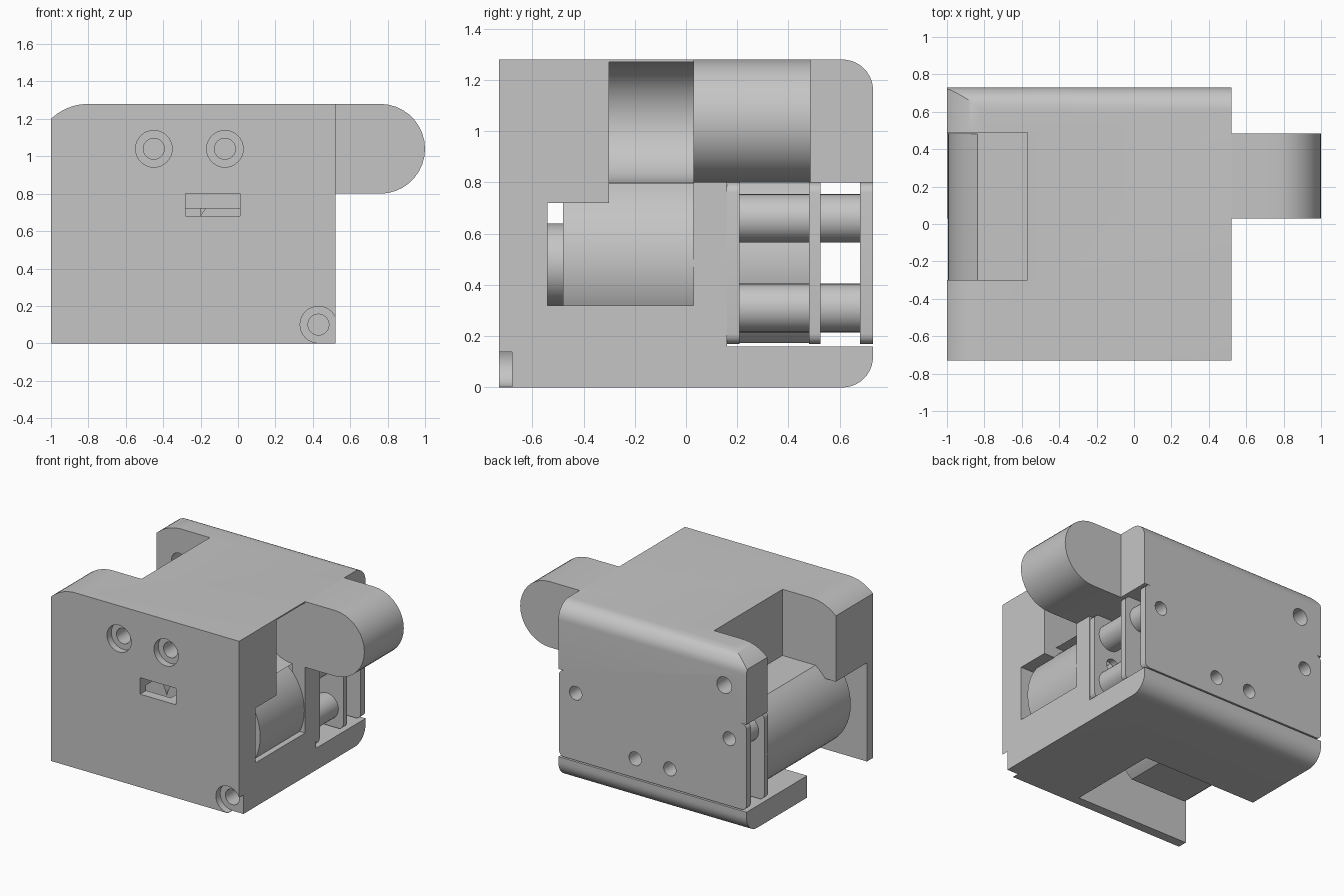
import bpy, bmesh, math

old = bpy.data.objects.get("Cube")
if old:
    bpy.data.objects.remove(old, do_unlink=True)

grey = bpy.data.materials.new("plain grey")
grey.use_nodes = True
grey.diffuse_color = (0.56, 0.56, 0.56, 1)
grey.node_tree.nodes["Principled BSDF"].inputs["Base Color"].default_value = (0.56, 0.56, 0.56, 1)


def arc(cu, cv, r, a0, a1, n=10):
    """Points of an arc in a 2D profile, angles in degrees."""
    return [(cu + r * math.cos(math.radians(a0 + (a1 - a0) * i / n)),
             cv + r * math.sin(math.radians(a0 + (a1 - a0) * i / n))) for i in range(n + 1)]


def rounded(u0, u1, v0, v1, r, n=8):
    """Rounded rectangle profile."""
    return (arc(u1 - r, v1 - r, r, 0, 90, n) + arc(u0 + r, v1 - r, r, 90, 180, n)
            + arc(u0 + r, v0 + r, r, 180, 270, n) + arc(u1 - r, v0 + r, r, 270, 360, n))


def prism(name, profile, a, b, axis="y"):
    """Extrude an (x, z) profile along y, or a (y, z) profile along x."""
    def place(p, t):
        return (p[0], t, p[1]) if axis == "y" else (t, p[0], p[1])
    bm = bmesh.new()
    ends = [[bm.verts.new(place(p, t)) for p in profile] for t in (a, b)]
    for end in ends:
        bm.faces.new(end)
    n = len(profile)
    for i in range(n):
        j = (i + 1) % n
        bm.faces.new((ends[0][i], ends[0][j], ends[1][j], ends[1][i]))
    bmesh.ops.recalc_face_normals(bm, faces=bm.faces)
    mesh = bpy.data.meshes.new(name)
    bm.to_mesh(mesh)
    bm.free()
    mesh.materials.append(grey)
    ob = bpy.data.objects.new(name, mesh)
    bpy.context.collection.objects.link(ob)
    return ob


def box(name, x0, x1, y0, y1, z0, z1):
    return prism(name, [(x0, z0), (x1, z0), (x1, z1), (x0, z1)], y0, y1)


def rod(name, x, z, r, y0, y1, n=32):
    return prism(name, arc(x, z, r, 0, 360, n)[:-1], y0, y1)


def apply_boolean(ob, tool, op="DIFFERENCE"):
    tool.hide_render = True
    mod = ob.modifiers.new(op.title(), "BOOLEAN")
    mod.operation, mod.solver, mod.object = op, "EXACT", tool
    with bpy.context.temp_override(object=ob, active_object=ob):
        bpy.ops.object.modifier_apply(modifier=mod.name)
    bpy.data.objects.remove(tool, do_unlink=True)


# Housing: side profile with round back edges, trimmed by a rounded left shoulder
side = [(-0.73, 0)] + arc(0.61, 0.12, 0.12, -90, 0) + arc(0.61, 1.16, 0.12, 0, 90) + [(-0.73, 1.28)]
housing = prism("housing", side, -1, 0.52, "x")
shoulder = [(-1, -1), (2, -1), (2, 1.28)] + arc(-0.8, 0.99, 0.29, 90, 133.6)
apply_boolean(housing, prism("shoulder_trim", shoulder, -2, 2), "INTERSECT")

# Cavities and openings
cavities = [
    (-1.1, -0.57, -0.3, 0.49, 0.6, 1.4),       # hinge notch
    (-1.1, 0.42, -0.54, 0.165, 0.32, 0.72),    # motor bay
    (-1.1, 0.42, -0.3, 0.165, 0.31, 0.797),    # taller motor bay
    (-1.1, 0.42, 0.02, 0.17, 0.16, 0.795),     # bay above the floor
    (-1.1, -0.08, -0.66, 0.03, -0.1, 0.72),    # open floor corner
    (0.3, 0.6, -0.54, -0.29, 0.32, 0.72),      # side window
    (0.3, 0.6, -0.3, 0.03, 0.32, 0.8),         # taller side window
    (-1.1, 0.6, 0.16, 0.9, 0.16, 0.8),         # gearbox bay
    (-0.28, 0.01, -0.8, -0.5, 0.68, 0.8),      # front slot
    (0.43, 0.6, -0.8, -0.68, -0.1, 0.12),      # corner screw relief
]
for dims in cavities:
    apply_boolean(housing, box("cavity", *dims))

# Rounded pocket beside the hinge knuckle
pocket = arc(0.42, 1.035, 0.235, 90, 270, 16) + [(0.6, 0.79), (0.6, 1.27)]
apply_boolean(housing, prism("pocket", pocket, -0.3, 0.03))

# Screw holes
for x, z, depth in ((-0.45, 1.04, -0.35), (-0.07, 1.04, -0.35), (0.43, 0.1, -0.45)):
    apply_boolean(housing, rod("counterbore", x, z, 0.098, -0.8, -0.68))
    apply_boolean(housing, rod("screw_hole", x, z, 0.056, -0.8, depth))
apply_boolean(housing, rod("hinge_hole", -0.82, 1.04, 0.06, 0.4, 0.8))

# Hinge knuckle
knuckle = prism("hinge_knuckle", [(0.52, 0.8)] + arc(0.76, 1.04, 0.24, -90, 90, 18) + [(0.52, 1.28)], 0.03, 0.485)
parts = [housing, knuckle]

# Twin motors: round sides, flat top and bottom, with a boss on each end
for name, x, end, plate_y in (("left_motor", -0.61, 0.48, 0.48), ("right_motor", 0.13, 0.03, 0.16)):
    profile = arc(x, 0.485, 0.385, -54, 54, 16) + arc(x, 0.485, 0.385, 126, 234, 16)
    parts.append(prism(name, profile, -0.48, end))
    parts.append(rod(name + "_boss", x, 0.48, 0.16, -0.54, -0.48))
    if end < plate_y:
        parts.append(rod(name + "_neck", x, 0.48, 0.16, end, plate_y))

# Gearbox plates with drilled fixing holes
fixings = [(0.38, 0.66), (-0.86, 0.66), (-0.1, 0.31), (-0.38, 0.31)]
for name, x0, y0, y1, holes in (("back_plate", -1, 0.68, 0.73, fixings),
                                ("middle_plate", -1, 0.48, 0.525, fixings),
                                ("inner_plate", -0.2, 0.16, 0.208, [(0.36, 0.46), (-0.1, 0.46)])):
    plate = prism(name, rounded(x0, 0.515, 0.17, 0.8, 0.04, 5), y0, y1)
    for x, z in holes:
        apply_boolean(plate, rod("fixing_hole", x, z, 0.05, y0 - 0.1, y1 + 0.1, 24))
    parts.append(plate)

# Hollow spacers between the plates
for x, z, y0, y1 in [(x, z, 0.525, 0.68) for x, z in fixings] + [
        (0.38, 0.66, 0.208, 0.48), (0.38, 0.31, 0.208, 0.48)]:
    spacer = rod("spacer", x, z, 0.095, y0, y1)
    apply_boolean(spacer, rod("spacer_bore", x, z, 0.05, y0 + 0.02, y1 + 0.1, 24))
    parts.append(spacer)

# Smooth curves with sharp edges
bpy.ops.object.select_all(action="DESELECT")
for ob in parts:
    ob.select_set(True)
    bpy.context.view_layer.objects.active = ob
bpy.ops.object.shade_smooth_by_angle(angle=math.radians(30))
